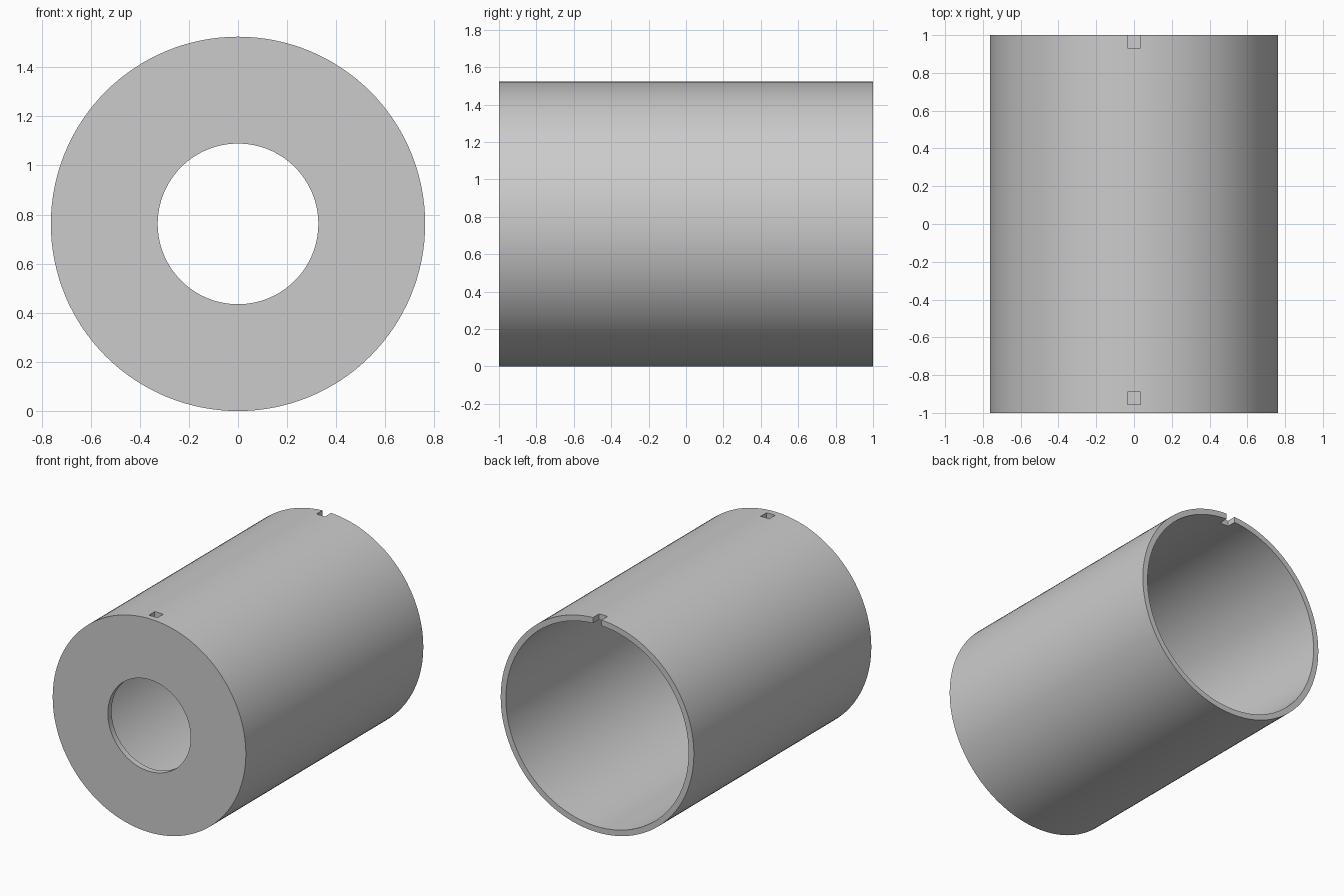
import bpy
import bmesh
import math

OUTER, INNER, BORE = 0.762, 0.721, 0.327   # radii
PLATE_BACK = -0.958                        # inner face of the end plate
SEGMENTS = 128
NOTCH = 0.068

cube = bpy.data.objects.get("Cube")
if cube:
    bpy.data.objects.remove(cube, do_unlink=True)

grey = bpy.data.materials.new("light_grey")
grey.use_nodes = True
colour = (0.6, 0.6, 0.6, 1)
grey.diffuse_color = colour
grey.node_tree.nodes["Principled BSDF"].inputs["Base Color"].default_value = colour


def add_object(name, bm):
    bmesh.ops.recalc_face_normals(bm, faces=bm.faces)
    mesh = bpy.data.meshes.new(name)
    bm.to_mesh(mesh)
    bm.free()
    mesh.materials.append(grey)
    obj = bpy.data.objects.new(name, mesh)
    bpy.context.collection.objects.link(obj)
    return obj


def select_only(obj):
    bpy.ops.object.select_all(action='DESELECT')
    obj.select_set(True)
    bpy.context.view_layer.objects.active = obj


# Cup-shaped shell: a closed (radius, y) profile spun around the long axis
profile = [(BORE, -1), (OUTER, -1), (OUTER, 1), (INNER, 1),
           (INNER, PLATE_BACK), (BORE, PLATE_BACK)]
bm = bmesh.new()
rings = []
for i in range(SEGMENTS):
    a = math.tau * i / SEGMENTS
    rings.append([bm.verts.new((r * math.sin(a), y, OUTER + r * math.cos(a)))
                  for r, y in profile])
for i, ring in enumerate(rings):
    following = rings[(i + 1) % SEGMENTS]
    for j in range(len(profile)):
        k = (j + 1) % len(profile)
        bm.faces.new((ring[j], ring[k], following[k], following[j]))
shell = add_object("cylinder_shell", bm)

# Square window behind the end plate and open notch at the rear rim
for name, y0, y1 in (("window_cutter", PLATE_BACK + 0.002, PLATE_BACK + NOTCH),
                     ("notch_cutter", 1 - NOTCH, 1.1)):
    bm = bmesh.new()
    bmesh.ops.create_cube(bm, size=1)
    bmesh.ops.scale(bm, vec=(NOTCH, y1 - y0, 0.2), verts=bm.verts)
    bmesh.ops.translate(bm, vec=(0, (y0 + y1) / 2, 2 * OUTER), verts=bm.verts)
    cutter = add_object(name, bm)
    cutter.hide_render = True
    mod = shell.modifiers.new(name, 'BOOLEAN')
    mod.operation = 'DIFFERENCE'
    mod.solver = 'EXACT'
    mod.object = cutter
    select_only(shell)
    bpy.ops.object.modifier_apply(modifier=mod.name)
    bpy.data.objects.remove(cutter, do_unlink=True)

# Smooth walls with crisp rims
select_only(shell)
bpy.ops.object.shade_smooth_by_angle(angle=math.radians(30))
